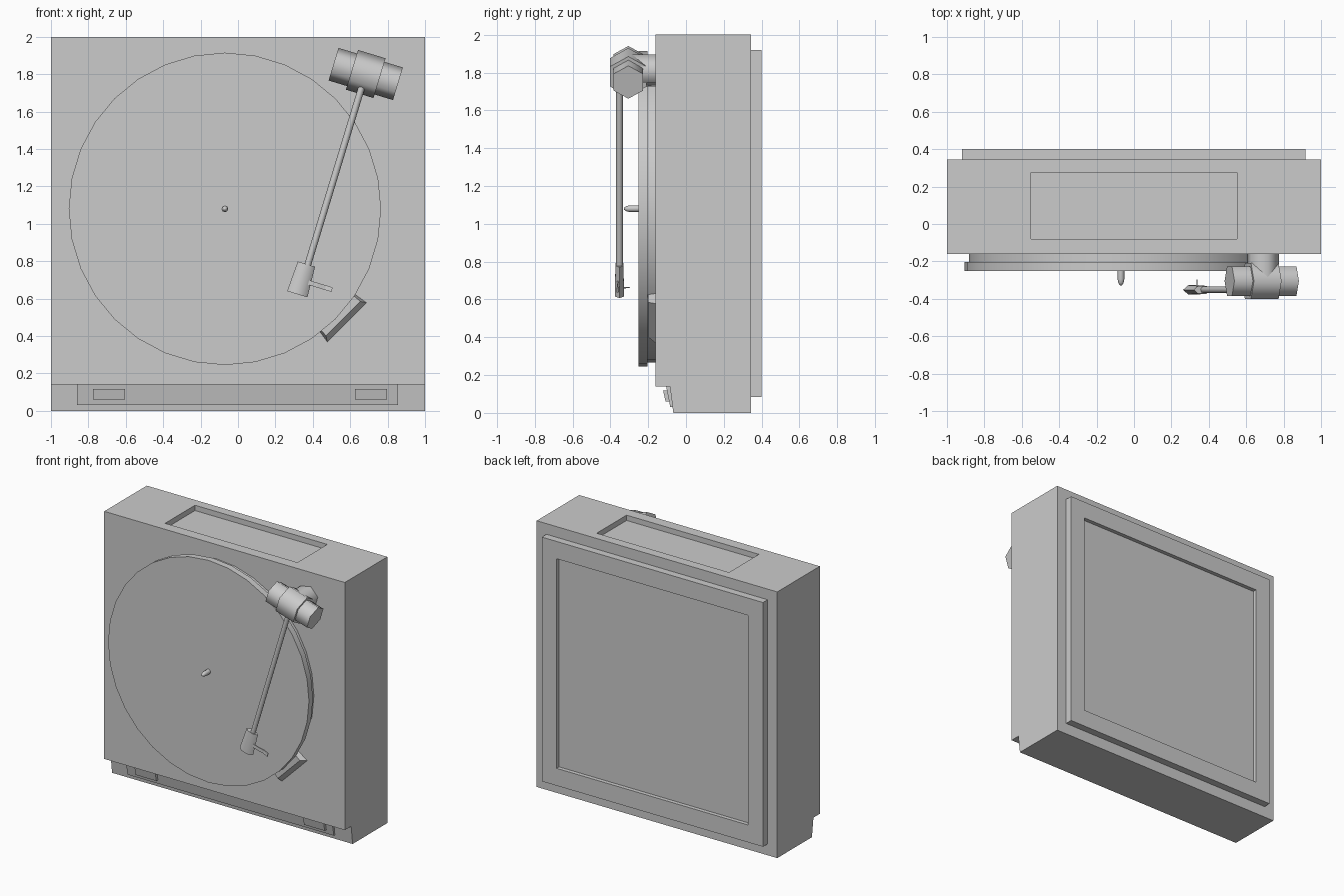
import bpy, bmesh, math
from mathutils import Vector as V

if "Cube" in bpy.data.objects:
    bpy.data.objects.remove(bpy.data.objects["Cube"])

X, Y, Z = V((1, 0, 0)), V((0, 1, 0)), V((0, 0, 1))


def make(name, bm, smooth=None):
    bmesh.ops.recalc_face_normals(bm, faces=bm.faces)
    me = bpy.data.meshes.new(name)
    bm.to_mesh(me)
    bm.free()
    ob = bpy.data.objects.new(name, me)
    bpy.context.collection.objects.link(ob)
    if smooth:
        bpy.ops.object.select_all(action='DESELECT')
        ob.select_set(True)
        bpy.context.view_layer.objects.active = ob
        bpy.ops.object.shade_smooth_by_angle(angle=math.radians(smooth))
    return ob


def loft(rings):
    bm = bmesh.new()
    rows = [[bm.verts.new(p) for p in r] for r in rings]
    n = len(rows[0])
    for a, b in zip(rows, rows[1:]):
        for i in range(n):
            j = (i + 1) % n
            bm.faces.new((a[i], a[j], b[j], b[i]))
    bm.faces.new(rows[0])
    bm.faces.new(rows[-1][::-1])
    bmesh.ops.recalc_face_normals(bm, faces=bm.faces)
    return bm


def prism(pts, a, b, origin, ext):
    base = [V(origin) + a * p + b * q for p, q in pts]
    return loft([base, [p + ext for p in base]])


def lathe(name, origin, axis, up, profile, n, squash=1, smooth=65):
    side = axis.cross(up) * squash
    turn = [2 * math.pi * i / n for i in range(n)]
    rings = [[V(origin) + axis * d + (up * math.cos(t) + side * math.sin(t)) * r
              for t in turn] for d, r in profile]
    return make(name, loft(rings), smooth)


def box(x0, x1, y0, y1, z0, z1):
    return prism([(x0, z0), (x1, z0), (x1, z1), (x0, z1)], X, Z, (0, y0, 0), Y * (y1 - y0))


def recess(bm, direction, lo, hi, depth):
    # inset the face pointing along direction to the given rectangle, then sink it
    bm.faces.ensure_lookup_table()
    bm.normal_update()
    face = max((f for f in bm.faces if f.normal.dot(direction) > 0.99),
               key=lambda f: f.calc_area())
    mid = face.calc_center_median()
    bmesh.ops.inset_individual(bm, faces=[face], thickness=0.02)
    for v in face.verts:
        for k in range(3):
            if abs(direction[k]) < 0.5:
                v.co[k] = hi[k] if v.co[k] > mid[k] else lo[k]
    new = bmesh.ops.extrude_discrete_faces(bm, faces=[face])['faces'][0]
    for v in new.verts:
        v.co -= direction * depth


# Cabinet with stepped, sloping lower front and a sunken top tray
body = prism([(-.16, .14), (-.085, .14), (-.067, 0), (.345, 0), (.345, 2), (-.16, 2)],
             Y, Z, (-1, 0, 0), X * 2)
recess(body, Z, (-.55, -.08, 0), (.55, .275, 0), .04)
make("cabinet", body)

# Back plate with sunken centre
back = box(-.92, .918, .345, .4, .085, 1.92)
recess(back, Y, (-.795, 0, .215), (.795, 0, 1.79), .03)
make("back_plate", back)

# Sloping control strip and its two buttons
make("control_strip", prism([(-.105, .14), (-.085, .14), (-.068, .03), (-.083, .03)],
                            Y, Z, (-.86, 0, 0), X * 1.715))
for side, x in (("left", -.775), ("right", .625)):
    make(side + "_button", prism([(-.121, .118), (-.09, .118), (-.08, .06), (-.108, .06)],
                                 Y, Z, (x, 0, 0), X * .172))

# Platter and spindle
hub = (-.07, 0, 1.08)
lathe("platter", hub, -Y, Z, [(.15, .813), (.203, .813), (.203, .835), (.25, .835)], 32, smooth=30)
lathe("spindle", hub, -Y, Z, [(.24, .018), (.295, .018), (.315, .014), (.328, .005)], 8)

# Strobe lamp wedge beside the platter rim
n, t = V((1, 0, -1)).normalized(), V((1, 0, 1)).normalized()
rings = []
for y, inner, outer, half_in, half_out in ((-.155, .80, .894, .135, .15),
                                           (-.2, .80, .862, .125, .13)):
    o = V((-.07, y, 1.08)) + t * .032
    rings.append([o + n * inner - t * half_in, o + n * outer - t * half_out,
                  o + n * outer + t * half_out, o + n * inner + t * half_in])
make("strobe_wedge", loft(rings))

# Tonearm pivot: hexagonal post and stepped barrel, tilted
tilt = math.radians(-16.9)
u = V((math.cos(tilt), 0, math.sin(tilt)))
v = V((-math.sin(tilt), 0, math.cos(tilt)))
pivot = V((.683, -.305, 1.801))
lathe("pivot_post", (.69, 0, 1.81), -Y, v, [(.15, .088), (.3, .088)], 6)
lathe("pivot_barrel", pivot, u, v, [(-.18, .091), (-.077, .091), (-.077, .111),
                                    (.077, .111), (.077, .091), (.18, .091)], 6)

# Arm tube, head, finger lift and stylus
arm = V((pivot.x, -.352, pivot.z))
lathe("arm_tube", arm, -v, u, [(.02, .018), (1.09, .018)], 8)
lathe("arm_head", arm - u * .008, -v, u, [(1.065, .048), (1.233, .057)], 6, squash=.5)
make("finger_lift", prism([(.02, -.004), (.08, -.004), (.125, .002), (.163, -.008),
                           (.163, -.016), (.125, -.007), (.08, -.012), (.02, -.012)],
                          u, Y, arm - v * 1.168, v * .025))
lathe("stylus", arm - v * 1.19, Y, u, [(.01, .005), (.055, .002)], 6)
